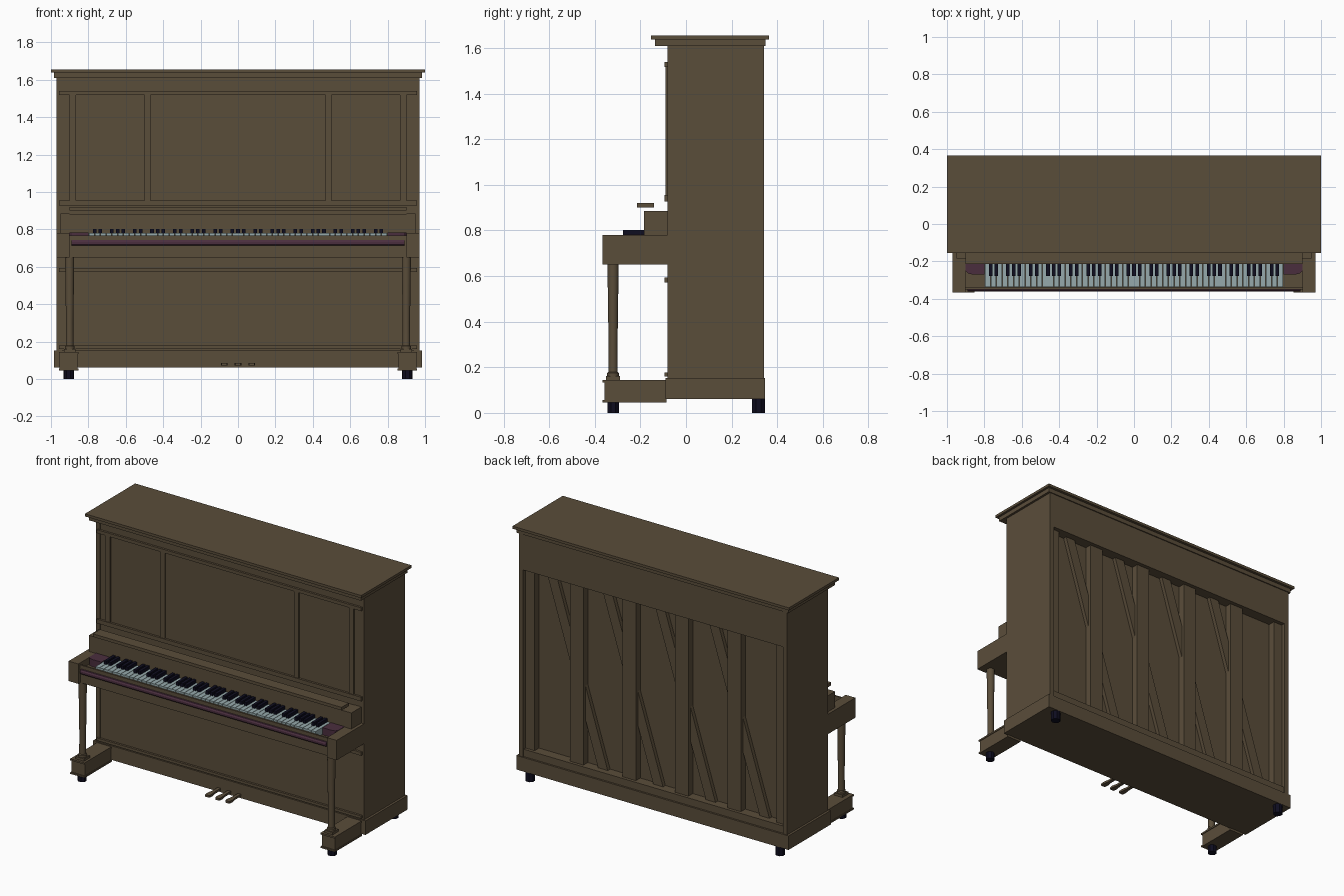
import bpy, bmesh, math
from mathutils import Vector

if "Cube" in bpy.data.objects:
    bpy.data.objects.remove(bpy.data.objects["Cube"])


def material(name, rgb):
    m = bpy.data.materials.new(name)
    m.diffuse_color = (*rgb, 1)
    m.use_nodes = True
    m.node_tree.nodes["Principled BSDF"].inputs["Base Color"].default_value = m.diffuse_color
    return m


WOOD = material("brown wood", (0.102, 0.074, 0.042))
IVORY = material("pale key", (0.305, 0.402, 0.413))
BLACK = material("near black", (0.0045, 0.004, 0.014))
FELT = material("dark plum", (0.068, 0.027, 0.048))


def finish(name, bm, mat):
    bmesh.ops.recalc_face_normals(bm, faces=bm.faces)
    me = bpy.data.meshes.new(name)
    bm.to_mesh(me)
    bm.free()
    me.materials.append(mat)
    ob = bpy.data.objects.new(name, me)
    bpy.context.collection.objects.link(ob)
    return ob


def add_box(bm, x, y, z):
    """Box from three (low, high) ranges."""
    vs = bmesh.ops.create_cube(bm, size=1)["verts"]
    for v in vs:
        v.co = Vector([(r[0] + r[1]) / 2 + c * (r[1] - r[0])
                       for r, c in zip((x, y, z), v.co)])


def boxes(name, ranges, mat=WOOD):
    bm = bmesh.new()
    for r in ranges:
        add_box(bm, *r)
    return finish(name, bm, mat)


def mirrored(ranges):
    """Ranges given for +x, plus their copies on -x."""
    return ranges + [((-x[1], -x[0]), y, z) for x, y, z in ranges]


def prism(name, pts, axis, lo, hi, mat):
    """Extrude a 2D profile along x, y or z."""
    bm = bmesh.new()

    def at(p, t):
        c = list(p)
        c.insert(axis, t)
        return c
    f = bm.faces.new([bm.verts.new(at(p, lo)) for p in pts])
    new = bmesh.ops.extrude_face_region(bm, geom=[f])["geom"]
    for v in new:
        if isinstance(v, bmesh.types.BMVert):
            v.co[axis] = hi
    return finish(name, bm, mat)


def lathe(name, centre, rings, sides, mat, smooth=True):
    """Turned part from (radius, z) rings."""
    bm = bmesh.new()
    loops = []
    for r, z in rings:
        loops.append([bm.verts.new((centre[0] + r * math.cos(a), centre[1] + r * math.sin(a), z))
                      for a in [2 * math.pi * (i + .5) / sides for i in range(sides)]])
    for a, b in zip(loops, loops[1:]):
        for i in range(sides):
            j = (i + 1) % sides
            bm.faces.new((a[i], a[j], b[j], b[i]))
    bm.faces.new(loops[0])
    bm.faces.new(loops[-1])
    ob = finish(name, bm, mat)
    if smooth:
        bpy.context.view_layer.objects.active = ob
        ob.select_set(True)
        bpy.ops.object.shade_smooth_by_angle(angle=math.radians(35))
        ob.select_set(False)
    return ob


# Case
boxes("lid", [((-1, 1), (-.154, .365), (1.638, 1.655))])
boxes("lid_moulding", [((-.985, .985), (-.136, .348), (1.61, 1.638))])
boxes("side_panel", mirrored([((.94, .97), (-.082, .342), (.15, 1.61))]))
boxes("case_core", [((-.94, .94), (-.08, .27), (.15, 1.61))])
boxes("base", [((-.985, .985), (-.09, .347), (.06, .152))])

# Back frame, posts and diagonal braces
boxes("back_top_beam", [((-.94, .94), (.27, .341), (1.375, 1.61))])
boxes("back_bottom_beam", [((-.94, .94), (.27, .335), (.15, .2))])
boxes("back_post", [((x - .048, x + .048), (.27, .315), (.2, 1.375))
                    for x in (-.57, -.19, .19, .57)]
      + mirrored([((.875, .94), (.27, .315), (.2, 1.375))]))
for x in (-.59, -.2, .18, .58):
    prism("back_brace", [(x + .15, 1.375), (x + .22, 1.375), (x - .15, .2), (x - .22, .2)],
          1, .27, .295, WOOD)

# Upper front frame: rails and four stiles
boxes("upper_rail", [((-.957, .957), (-.094, -.08), z) for z in ((.928, .955), (1.518, 1.54))])
boxes("upper_stile", mirrored([(x, (-.09, -.08), (.955, 1.518))
                               for x in ((.865, .9), (.467, .5))]))
boxes("lower_rail", [((-.957, .957), (-.094, -.08), z) for z in ((.572, .594), (.16, .178))])

# Keyboard shelf
boxes("keybed", [((-.9, .9), (-.345, -.08), (.65, .735))])
boxes("arm", mirrored([((.9, .97), (-.366, -.08), (.65, .78))]))
boxes("cheek_block", mirrored([((.9, .95), (-.185, -.08), (.78, .885))]))
boxes("fallboard", [((-.9, .9), (-.183, -.08), (.735, .883))])
boxes("music_shelf", [((-.9, .9), (-.215, -.14), (.9, .92))])
boxes("key_slip", [((-.9, .9), (-.349, -.339), (.735, .768))])
prism("front_felt", [(-.345, .745), (-.356, .742), (-.362, .733), (-.362, .72),
                     (-.357, .714), (-.345, .714)], 0, -.89, .89, FELT)
for s in (-1, 1):
    prism("key_end_block", [(s * .8, -.183), (s * .9, -.183), (s * .9, -.25), (s * .888, -.264),
                            (s * .865, -.27), (s * .8, -.27)], 2, .735, .782, FELT)

# Keys: 52 naturals, sharps in twos and threes starting from the left
W = 1.594 / 52
boxes("white_keys", [((-.797 + i * W + .0012, -.797 + (i + 1) * W - .0012),
                      (-.337, -.183), (.735, .78)) for i in range(52)], IVORY)
bm = bmesh.new()
for i in range(1, 52):
    if i % 7 in (1, 2, 4, 5, 6):
        x = -.797 + i * W
        add_box(bm, (x - .0095, x + .0095), (-.277, -.183), (.778, .802))
finish("black_keys", bm, BLACK)

# Legs, feet and casters
for s in (-1, 1):
    lathe("front_leg", (s * .9, -.32),
          [(.026, .16), (.026, .175), (.021, .18), (.02, .3), (.023, .5), (.025, .65)], 16, WOOD)
    lathe("front_caster", (s * .905, -.319), [(.028, 0), (.028, .05)], 8, BLACK, False)
    lathe("rear_caster", (s * .905, .318), [(.03, 0), (.03, .06)], 8, BLACK, False)
boxes("foot", mirrored([((.858, .954), (-.358, -.085), (.055, .135))]))
boxes("foot_plate", mirrored([((.854, .958), (-.366, -.085), z)
                              for z in ((.046, .056), (.134, .145))]))
boxes("leg_collar", mirrored([((.87, .93), (-.35, -.29), (.145, .161))]))

# Pedals
for x in (-.073, 0, .073):
    prism("pedal", [(x - .011, -.085), (x - .011, -.15), (x - .018, -.19), (x - .014, -.215),
                    (x + .014, -.215), (x + .018, -.19), (x + .011, -.15), (x + .011, -.085)],
          2, .072, .086, WOOD)
